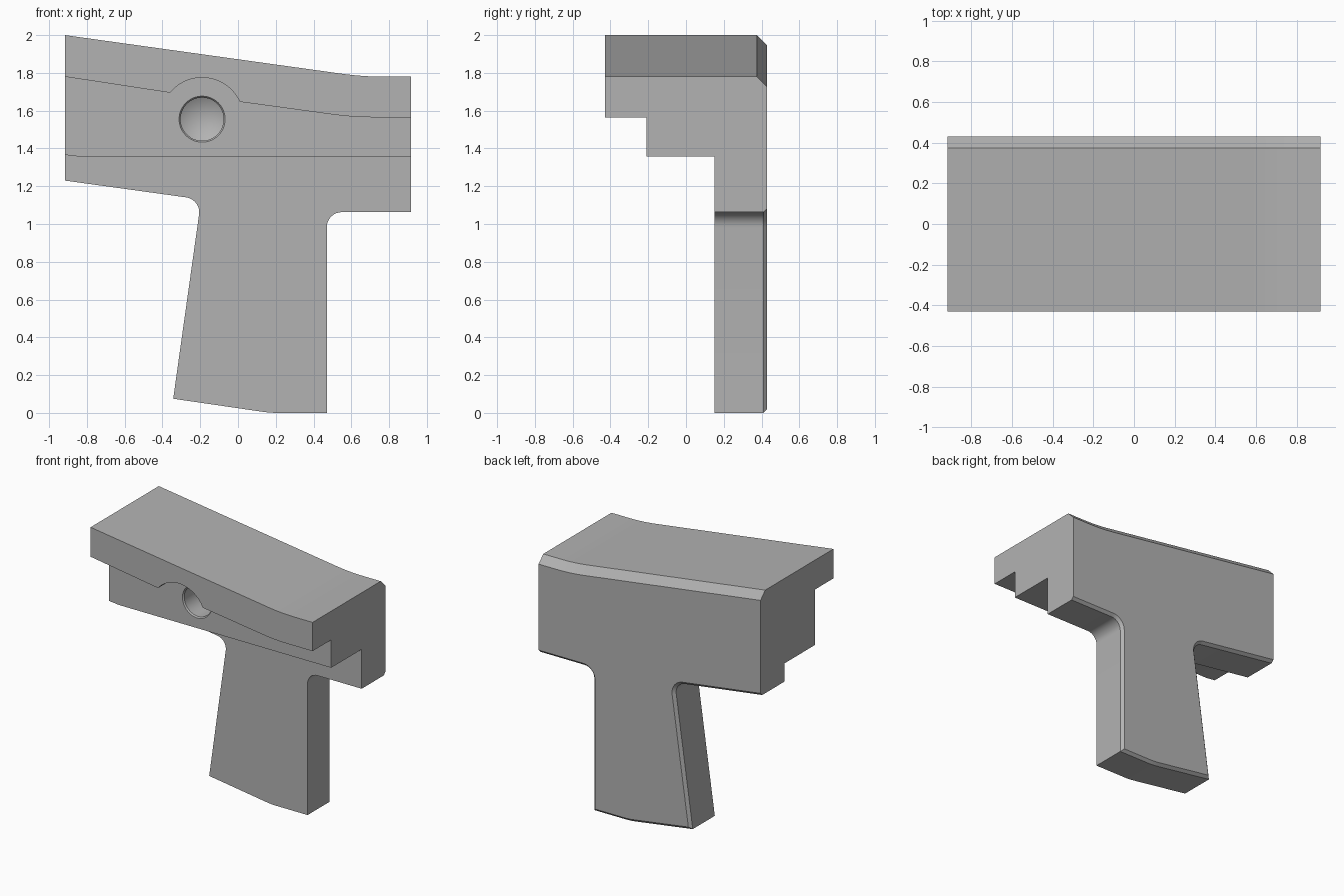
import bpy, bmesh, math
from mathutils import Vector

cube = bpy.data.objects.get("Cube")
if cube:
    bpy.data.objects.remove(cube, do_unlink=True)

X = 0.917                      # half length
HOLE_X, HOLE_Z = -0.19, 1.555  # centre of the blind hole
FRONT, STEP, PLATE, BACK = -0.43, -0.21, 0.15, 0.43


def fillet(a, corner, b, radius, steps=8):
    """Tangent arc that rounds the corner between a and b."""
    a, c, b = Vector(a), Vector(corner), Vector(b)
    u, v = (a - c).normalized(), (b - c).normalized()
    half = u.angle(v) / 2
    start, end = c + u * radius / math.tan(half), c + v * radius / math.tan(half)
    centre = c + (u + v).normalized() * radius / math.sin(half)
    p, q = start - centre, end - centre
    sweep = p.angle(q)
    return [tuple(centre + (p * math.sin(sweep * (1 - i / steps))
                            + q * math.sin(sweep * i / steps)) / math.sin(sweep))
            for i in range(steps + 1)]


def slab(name, outline, y0, y1):
    """Extrude an (x, z) outline from y0 to y1."""
    bm = bmesh.new()
    face = bm.faces.new([bm.verts.new((x, y0, z)) for x, z in outline])
    ext = bmesh.ops.extrude_face_region(bm, geom=[face])
    moved = [g for g in ext["geom"] if isinstance(g, bmesh.types.BMVert)]
    bmesh.ops.translate(bm, verts=moved, vec=(0, y1 - y0, 0))
    bmesh.ops.recalc_face_normals(bm, faces=bm.faces)
    return finish(name, bm)


def finish(name, bm):
    mesh = bpy.data.meshes.new(name)
    bm.to_mesh(mesh)
    bm.free()
    obj = bpy.data.objects.new(name, mesh)
    bpy.context.collection.objects.link(obj)
    return obj


def chamfer_back(obj, size, rule):
    """Chamfer the rear outline edges whose midpoint passes the rule."""
    bm = bmesh.new()
    bm.from_mesh(obj.data)
    edges = []
    for e in bm.edges:
        p, q = (v.co for v in e.verts)
        at_end = abs(p.x - q.x) < 1e-4 and abs(p.x) > X - 0.01
        if min(p.y, q.y) > BACK - 1e-4 and not at_end and rule((p + q) / 2):
            edges.append(e)
    bmesh.ops.bevel(bm, geom=edges, offset=size, offset_type='OFFSET',
                    segments=1, profile=0.5, affect='EDGES', clamp_overlap=False)
    bm.to_mesh(obj.data)
    bm.free()


def combine(target, tool, operation):
    mod = target.modifiers.new(tool.name, 'BOOLEAN')
    mod.operation, mod.solver, mod.object = operation, 'EXACT', tool
    bpy.context.view_layer.objects.active = target
    bpy.ops.object.modifier_apply(modifier=mod.name)
    bpy.data.objects.remove(tool, do_unlink=True)


# Shared sloping top line, left to right
top = [(-X, 2.0)] + fillet((-X, 2.0), (0.66, 1.78), (X, 1.78), 1.6) + [(X, 1.78)]

# Front lip with a round relief above the hole
arc = [math.radians(24.7 + (140.5 - 24.7) * i / 20) for i in range(21)]
relief = [(HOLE_X + 0.22 * math.cos(t), HOLE_Z + 0.22 * math.sin(t)) for t in arc]
lip_bend = fillet((X, 1.565), (0.61, 1.565), relief[0], 1.6)
front_lip = slab("front_lip", top + [(X, 1.565)] + lip_bend + relief + [(-X, 1.78)],
                 FRONT, STEP)

# Middle block
middle = slab("middle_block", top + [(X, 1.357), (-0.84, 1.357), (-X, 1.366)],
              STEP, PLATE)

# Back plate with the tapered handle
toe, heel, crook = (-0.343, 0.075), (0.17, 0), (-0.195, 1.13)
handle = (fillet((X, 1.063), (0.47, 1.063), (0.47, 0), 0.08)
          + [(0.47, 0)] + fillet((0.47, 0), heel, toe, 0.6) + [toe]
          + fillet(toe, crook, (-X, 1.23), 0.08))
body = slab("bracket_body", top + [(X, 1.063)] + handle + [(-X, 1.23)], PLATE, BACK)
chamfer_back(body, 0.055, lambda m: m.z > 1.5)
chamfer_back(body, 0.02, lambda m: m.z < 1.5)

combine(body, middle, 'UNION')
combine(body, front_lip, 'UNION')

# Blind hole: chamfered rim, straight bore, conical end
bm = bmesh.new()
rings = []
for r, y in ((0.122, STEP - 0.02), (0.122, STEP), (0.114, STEP + 0.01), (0.114, 0.05)):
    rings.append([bm.verts.new((HOLE_X + r * math.cos(math.tau * i / 48), y,
                                HOLE_Z + r * math.sin(math.tau * i / 48)))
                  for i in range(48)])
tip = bm.verts.new((HOLE_X, 0.115, HOLE_Z))
bm.faces.new(rings[0])
for i in range(48):
    j = (i + 1) % 48
    for a, b in zip(rings, rings[1:]):
        bm.faces.new((a[i], a[j], b[j], b[i]))
    bm.faces.new((rings[-1][i], rings[-1][j], tip))
bmesh.ops.recalc_face_normals(bm, faces=bm.faces)
combine(body, finish("hole_cutter", bm), 'DIFFERENCE')

# Merge flat neighbours left by the unions
bm = bmesh.new()
bm.from_mesh(body.data)
bmesh.ops.remove_doubles(bm, verts=bm.verts, dist=1e-5)
bmesh.ops.dissolve_limit(bm, angle_limit=math.radians(0.2), verts=bm.verts, edges=bm.edges)
bm.to_mesh(body.data)
bm.free()

# Plain grey
grey = bpy.data.materials.new("plain_grey")
grey.use_nodes = True
colour = (0.45, 0.45, 0.45, 1)
grey.diffuse_color = colour
grey.node_tree.nodes["Principled BSDF"].inputs["Base Color"].default_value = colour
body.data.materials.clear()
body.data.materials.append(grey)

bpy.ops.object.select_all(action='DESELECT')
body.select_set(True)
bpy.context.view_layer.objects.active = body
bpy.ops.object.shade_smooth_by_angle(angle=math.radians(25))
